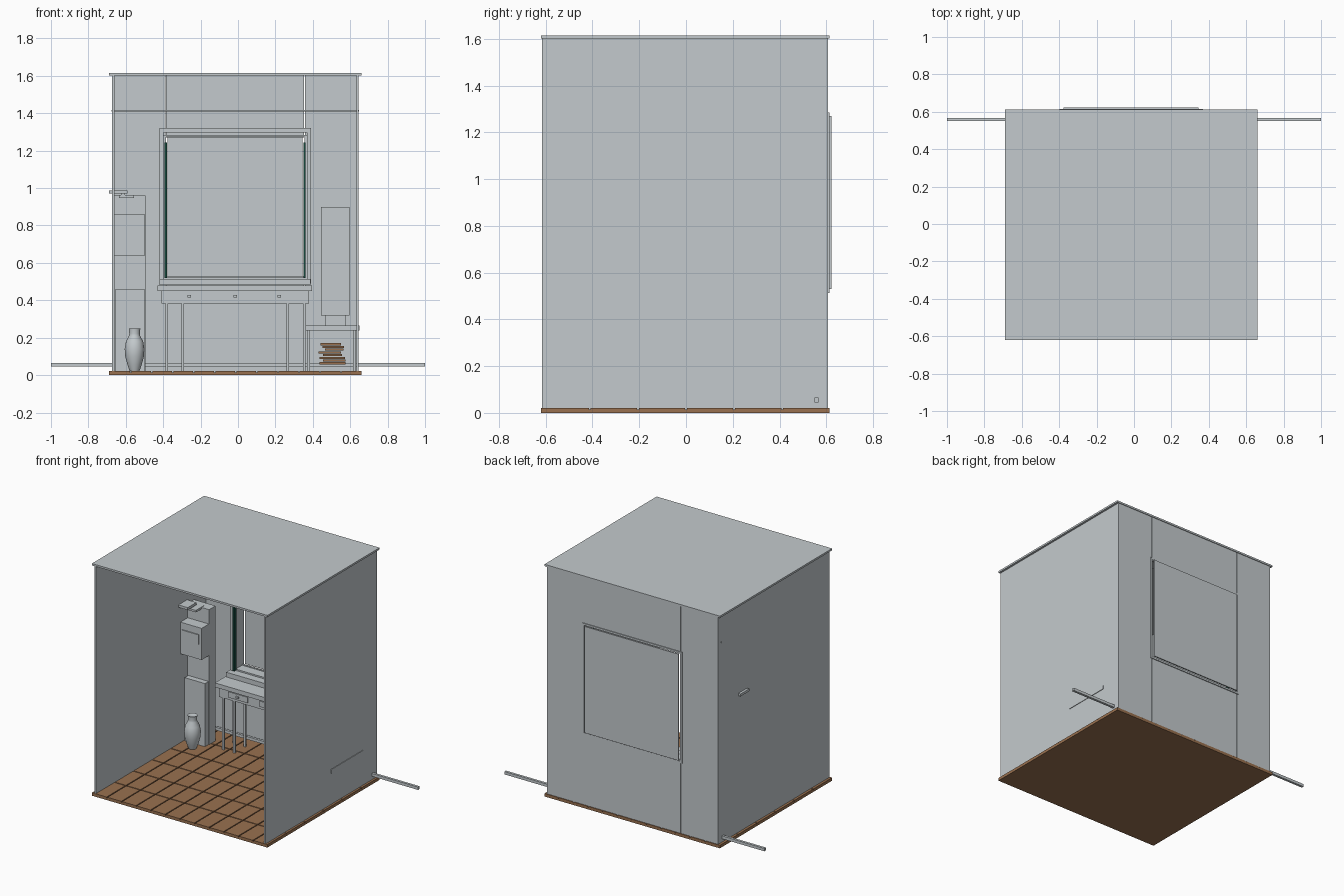
import bpy, bmesh, math


def material(name, rgb):
    m = bpy.data.materials.new(name)
    m.diffuse_color = (*rgb, 1)
    return m


GREY = material("pale_grey", (0.55, 0.59, 0.61))
BROWN = material("wood_brown", (0.32, 0.165, 0.08))
DARK = material("dark_brown", (0.07, 0.035, 0.02))
GREEN = material("dark_green", (0.008, 0.065, 0.045))


def finish(name, bm, mats):
    me = bpy.data.meshes.new(name)
    bm.to_mesh(me)
    bm.free()
    for m in mats:
        me.materials.append(m)
    ob = bpy.data.objects.new(name, me)
    bpy.context.collection.objects.link(ob)
    return ob


def boxes(name, specs, mat=GREY):
    """One object from boxes given as (x0, x1, y0, y1, z0, z1)."""
    bm = bmesh.new()
    for x0, x1, y0, y1, z0, z1 in specs:
        vs = bmesh.ops.create_cube(bm, size=1)["verts"]
        for v in vs:
            v.co = ((x0 + x1) / 2 + v.co.x * (x1 - x0),
                    (y0 + y1) / 2 + v.co.y * (y1 - y0),
                    (z0 + z1) / 2 + v.co.z * (z1 - z0))
    return finish(name, bm, [mat])


def ring(x0, x1, z0, z1, w, y0, y1):
    """Four bars of a rectangular frame facing the front."""
    return [(x0, x0 + w, y0, y1, z0, z1), (x1 - w, x1, y0, y1, z0, z1),
            (x0 + w, x1 - w, y0, y1, z0, z0 + w), (x0 + w, x1 - w, y0, y1, z1 - w, z1)]


# Floor slab with a dark upper face showing between the tiles
slab = boxes("floor_slab", [(-0.69, 0.66, -0.62, 0.613, 0, 0.015)], BROWN)
slab.data.materials.append(DARK)
for p in slab.data.polygons:
    if p.normal.z > 0.5:
        p.material_index = 1
NX, NY, GAP = 12, 6, 0.007
sx, sy = 1.35 / NX, 1.233 / NY
boxes("floor_tiles", [(-0.69 + i * sx + GAP * (i > 0), -0.69 + (i + 1) * sx,
                       -0.62 + j * sy + GAP * (j > 0), -0.62 + (j + 1) * sy, 0.014, 0.021)
                      for i in range(NX) for j in range(NY)], BROWN)

# Shell
boxes("roof", [(-0.69, 0.66, -0.62, 0.613, 1.602, 1.615)])
boxes("left_wall", [(-0.673, -0.661, -0.617, 0.608, 0.015, 1.602)])
boxes("right_wall", [(0.633, 0.645, -0.617, 0.608, 0.015, 1.602)])
boxes("back_wall", [(-0.661, -0.387, 0.595, 0.608, 0.015, 1.602),
                    (0.357, 0.633, 0.595, 0.608, 0.015, 1.602),
                    (-0.384, 0.354, 0.595, 0.608, 0.015, 0.53),
                    (-0.384, 0.354, 0.595, 0.608, 1.27, 1.602)])

# Window: pane, stepped frame, sill and side strips
boxes("window_pane", [(-0.377, 0.345, 0.613, 0.622, 0.53, 1.27)])
boxes("window_frame", ring(-0.42, 0.39, 0.49, 1.32, 0.022, 0.51, 0.595)
      + ring(-0.398, 0.368, 0.512, 1.285, 0.013, 0.525, 0.614))
boxes("window_sill", [(-0.42, 0.387, 0.47, 0.595, 0.482, 0.515)])
boxes("window_strips", [(-0.392, -0.38, 0.5, 0.525, 0.52, 1.245),
                        (0.35, 0.362, 0.5, 0.525, 0.52, 1.245)], GREEN)

# Rails crossing the room near the back wall
boxes("low_rail", [(-1, 1, 0.55, 0.567, 0.045, 0.065)])
boxes("high_rail", [(-0.675, 0.647, 0.566, 0.574, 1.41, 1.418)])

# Console table with three drawers
boxes("table_top", [(-0.43, 0.395, 0.36, 0.52, 0.45, 0.48)])
boxes("table_apron", [(-0.41, 0.38, 0.375, 0.51, 0.383, 0.45)])
boxes("table_legs", [(x - 0.007, x + 0.007, y - 0.007, y + 0.007, 0.02, 0.383)
                     for x in (-0.38, -0.295, 0.267, 0.355) for y in (0.385, 0.5)])
centres = (-0.26, -0.015, 0.22)
boxes("table_drawers", [(c - 0.075, c + 0.075, 0.367, 0.376, 0.402, 0.442) for c in centres])
boxes("drawer_pulls", [(c - 0.009, c + 0.009, 0.358, 0.368, 0.415, 0.428) for c in centres])

# Tall stand on the left
boxes("stand_column", [(-0.66, -0.495, 0.39, 0.46, 0.02, 0.96)])
boxes("stand_lower_panel", [(-0.655, -0.5, 0.35, 0.39, 0.02, 0.46)])
boxes("stand_cabinet", [(-0.66, -0.497, 0.31, 0.39, 0.64, 0.86)])
boxes("cabinet_plate", [(-0.645, -0.517, 0.303, 0.311, 0.742, 0.812)])
boxes("stand_bracket", [(-0.635, -0.555, 0.33, 0.42, 0.948, 0.962),
                        (-0.625, -0.605, 0.33, 0.35, 0.96, 0.972)])
boxes("stand_shelf", [(-0.69, -0.59, 0.29, 0.385, 0.97, 0.987)])

# Vase turned from a profile
bm = bmesh.new()
profile = [(0, 0.022), (0.026, 0.022), (0.038, 0.055), (0.05, 0.1), (0.053, 0.14),
           (0.046, 0.18), (0.03, 0.21), (0.028, 0.222), (0.031, 0.25), (0.024, 0.25), (0, 0.235)]
vs = [bm.verts.new((-0.553 + r, 0.29, z)) for r, z in profile]
es = [bm.edges.new(pair) for pair in zip(vs, vs[1:])]
bmesh.ops.spin(bm, geom=vs + es, cent=(-0.553, 0.29, 0), axis=(0, 0, 1),
               angle=math.tau, steps=24)
bmesh.ops.remove_doubles(bm, verts=bm.verts, dist=0.0005)
bmesh.ops.recalc_face_normals(bm, faces=bm.faces)
vase = finish("vase", bm, [GREY])
bpy.context.view_layer.objects.active = vase
vase.select_set(True)
bpy.ops.object.shade_smooth_by_angle(angle=math.radians(40))

# Bench on the right with a tall display and a stack of boards
boxes("bench_top", [(0.36, 0.649, 0.1, 0.45, 0.238, 0.265)])
boxes("bench_legs", [(x, x + 0.016, y, y + 0.016, 0.02, 0.238)
                     for x in (0.37, 0.615) for y in (0.115, 0.42)])
boxes("display_foot", [(0.465, 0.575, 0.24, 0.33, 0.265, 0.32)])
boxes("display_body", [(0.445, 0.595, 0.22, 0.35, 0.32, 0.9)])
boxes("display_plate", [(0.47, 0.565, 0.212, 0.221, 0.43, 0.79)])
boxes("board_stack", [(0.505 - w + s, 0.505 + w + s, 0.18, 0.36, 0.058 + i * 0.0145, 0.069 + i * 0.0145)
                      for i, (w, s) in enumerate([(0.07, 0), (0.06, 0.01), (0.068, 0), (0.05, 0),
                                                  (0.06, -0.015), (0.05, 0.01), (0.058, 0.005),
                                                  (0.055, -0.01)])], BROWN)
